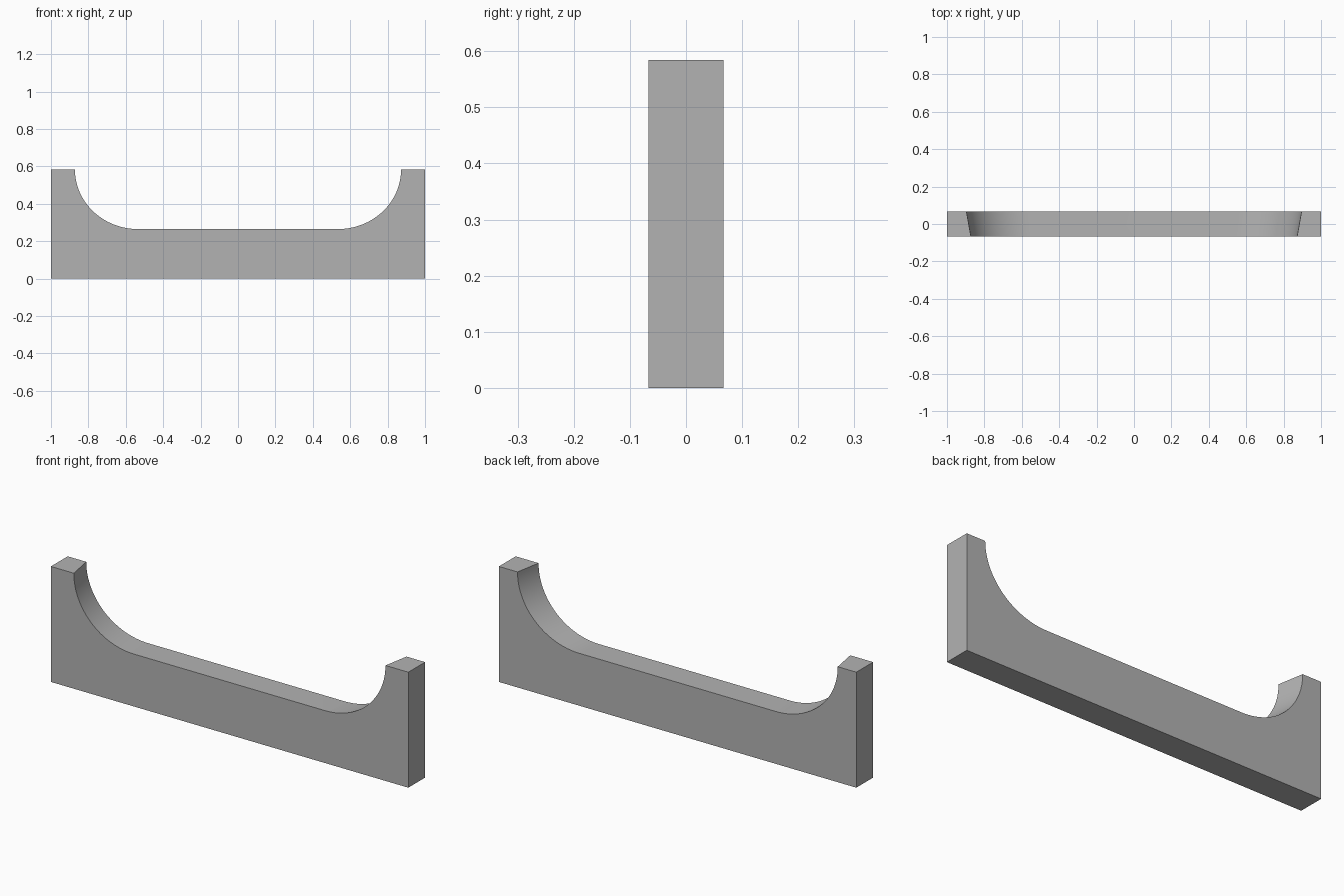
import bpy, bmesh, math

cube = bpy.data.objects.get("Cube")
if cube:
    bpy.data.objects.remove(cube)

HEIGHT, FLOOR, HALF_DEPTH = 0.584, 0.265, 0.067
SEGMENTS = 32


def profile(inner, tangent):
    """Outline of a slab with a scooped top: straight floor, quarter curves up to the end posts."""
    right = []
    for i in range(SEGMENTS + 1):
        a = math.pi / 2 * i / SEGMENTS
        right.append((tangent + (inner - tangent) * math.sin(a),
                      HEIGHT - (HEIGHT - FLOOR) * math.cos(a)))
    left = [(-x, z) for x, z in reversed(right)]
    return [(-1, 0), (1, 0), (1, HEIGHT)] + right[::-1] + left[::-1] + [(-1, HEIGHT)]


# Grey material
grey = bpy.data.materials.new("grey")
grey.use_nodes = True
colour = (0.45, 0.45, 0.45, 1)
grey.diffuse_color = colour
grey.node_tree.nodes["Principled BSDF"].inputs["Base Color"].default_value = colour

# Cradle: front and back outlines joined, the scoop flaring wider towards the back
bm = bmesh.new()
front = [bm.verts.new((x, -HALF_DEPTH, z)) for x, z in profile(0.872, 0.535)]
back = [bm.verts.new((x, HALF_DEPTH, z)) for x, z in profile(0.896, 0.55)]
bm.faces.new(front)
bm.faces.new(back[::-1])
for i in range(len(front)):
    j = (i + 1) % len(front)
    bm.faces.new((front[j], front[i], back[i], back[j]))
bmesh.ops.recalc_face_normals(bm, faces=bm.faces)

mesh = bpy.data.meshes.new("cradle_support")
bm.to_mesh(mesh)
bm.free()
mesh.materials.append(grey)
cradle = bpy.data.objects.new("cradle_support", mesh)
bpy.context.collection.objects.link(cradle)

# Smooth scoop, sharp corners
bpy.ops.object.select_all(action="DESELECT")
cradle.select_set(True)
bpy.context.view_layer.objects.active = cradle
bpy.ops.object.shade_smooth_by_angle(angle=math.radians(30))
